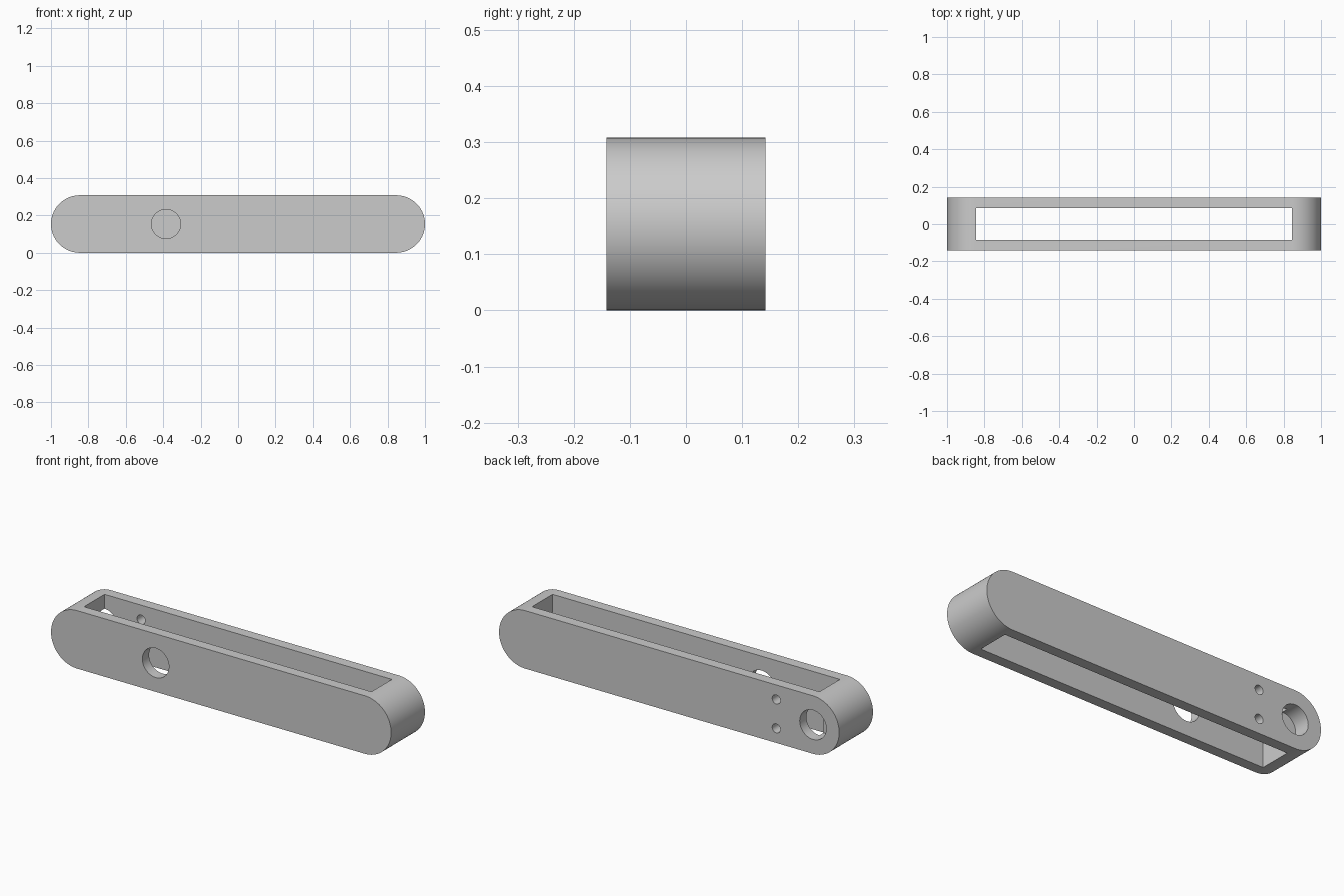
import bpy, bmesh, math
from mathutils import Matrix, Vector

cube = bpy.data.objects.get("Cube")
if cube:
    bpy.data.objects.remove(cube, do_unlink=True)

LENGTH, HEIGHT, DEPTH = 2.0, 0.308, 0.284
R = HEIGHT / 2
END = LENGTH / 2 - R          # centre of each rounded end
WALL = 0.056

grey = bpy.data.materials.new("plain_grey")
grey.use_nodes = True
grey.diffuse_color = (0.6, 0.6, 0.6, 1)
grey.node_tree.nodes["Principled BSDF"].inputs["Base Color"].default_value = (0.6, 0.6, 0.6, 1)


def make_object(name, bm):
    bmesh.ops.recalc_face_normals(bm, faces=bm.faces)
    mesh = bpy.data.meshes.new(name)
    bm.to_mesh(mesh)
    bm.free()
    mesh.materials.append(grey)
    obj = bpy.data.objects.new(name, mesh)
    bpy.context.collection.objects.link(obj)
    return obj


def drill(name, x, z, radius, y0, y1):
    """Cylinder cutter along y."""
    bm = bmesh.new()
    place = Matrix.Translation((x, (y0 + y1) / 2, z)) @ Matrix.Rotation(math.pi / 2, 4, "X")
    bmesh.ops.create_cone(bm, cap_ends=True, segments=48, radius1=radius,
                          radius2=radius, depth=y1 - y0, matrix=place)
    return make_object(name, bm)


# Link body: rounded bar extruded from front to back
bm = bmesh.new()
STEPS = 40
outline = []
for side in (1, -1):
    for i in range(STEPS + 1):
        a = -math.pi / 2 + math.pi * i / STEPS
        outline.append((side * (END + R * math.cos(a)), -DEPTH / 2, R + side * R * math.sin(a)))
face = bm.faces.new([bm.verts.new(p) for p in outline])
result = bmesh.ops.extrude_face_region(bm, geom=[face])
moved = [v for v in result["geom"] if isinstance(v, bmesh.types.BMVert)]
bmesh.ops.translate(bm, vec=Vector((0, DEPTH, 0)), verts=moved)
body = make_object("slotted_link_bar", bm)

# Long slot open at top and bottom
bm = bmesh.new()
bmesh.ops.create_cube(bm, size=1, matrix=Matrix.Translation((0, 0, R))
                      @ Matrix.Diagonal((2 * END - 0.002, DEPTH - 2 * WALL, HEIGHT * 2, 1)))
cutters = [make_object("slot_cutter", bm)]

# Front shaft hole, rear bore at the end, and a pair of screw holes
front, back = -DEPTH / 2, DEPTH / 2
cutters.append(drill("front_hole_cutter", -0.385, R, 0.078, front - 0.05, front + WALL + 0.02))
cutters.append(drill("rear_bore_cutter", -END, R, 0.078, back - 0.09, back + 0.05))
for s in (-1, 1):
    cutters.append(drill("screw_hole_cutter", -0.63, R + s * 0.077, 0.024,
                         back - WALL - 0.02, back + 0.05))

# Cut each opening and discard its cutter
bpy.context.view_layer.objects.active = body
for cutter in cutters:
    cutter.hide_render = True
    mod = body.modifiers.new("cut", "BOOLEAN")
    mod.operation = "DIFFERENCE"
    mod.solver = "EXACT"
    mod.object = cutter
    bpy.ops.object.modifier_apply(modifier=mod.name)
    bpy.data.objects.remove(cutter, do_unlink=True)

# Smooth the round ends and bores, keep edges sharp
bpy.ops.object.select_all(action="DESELECT")
body.select_set(True)
bpy.ops.object.shade_smooth_by_angle(angle=math.radians(30))
